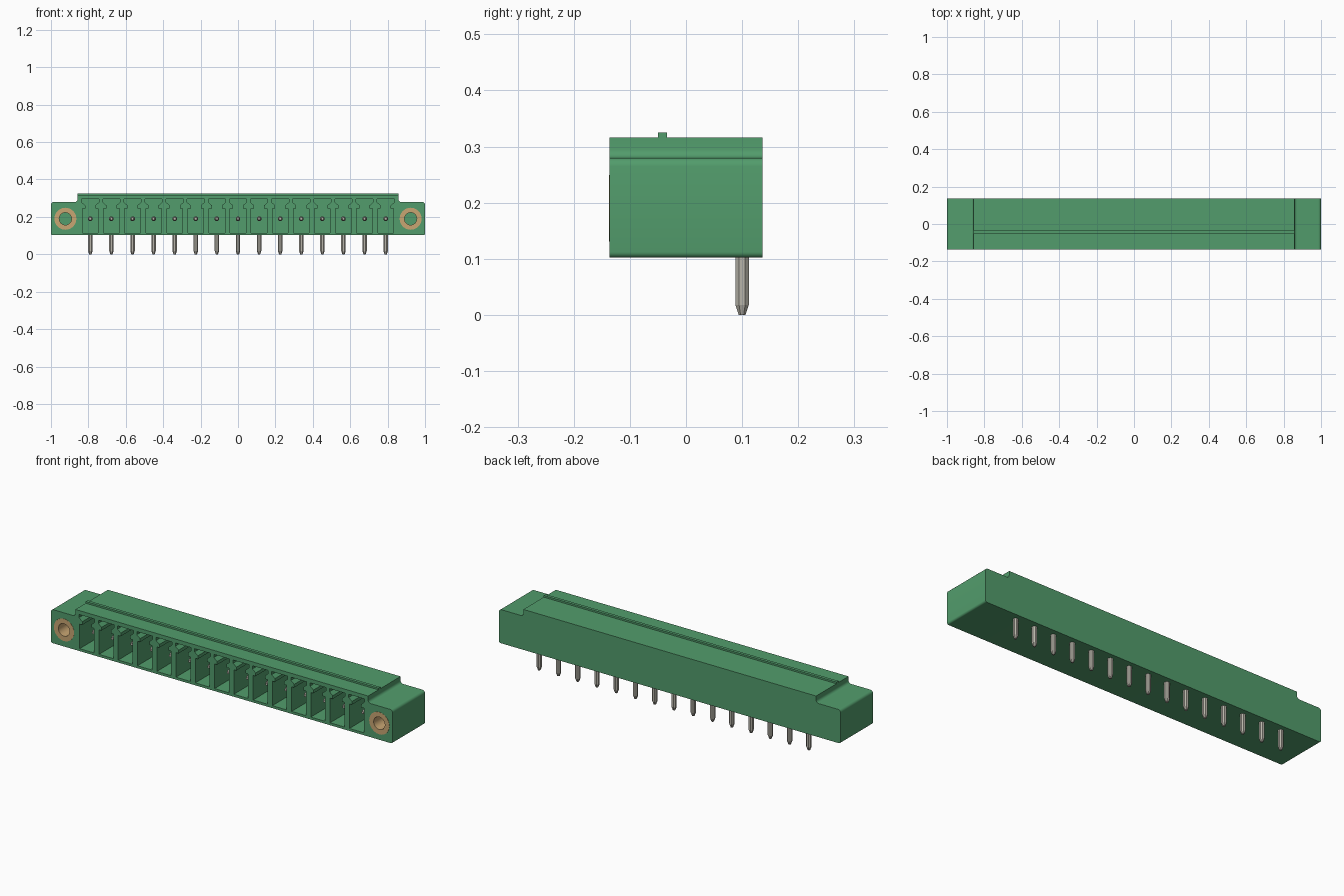
import bpy, bmesh, math
from mathutils import Vector, Matrix

if "Cube" in bpy.data.objects:
    bpy.data.objects.remove(bpy.data.objects["Cube"], do_unlink=True)

PINS, PITCH = 15, 0.1128
FRONT, BACK = -0.136, 0.136
PIN_Z, PIN_Y = 0.19, 0.1
SCREW_X = 0.923


def material(name, rgb, metallic=0.0):
    m = bpy.data.materials.new(name)
    m.use_nodes = True
    color = (*rgb, 1)
    m.diffuse_color = color
    m.node_tree.nodes["Principled BSDF"].inputs["Base Color"].default_value = color
    return m


green = material("green plastic", (0.085, 0.335, 0.15))
tin = material("tinned metal", (0.48, 0.46, 0.40))
brass = material("brass", (0.58, 0.38, 0.17))


def finish(name, bm, mat):
    bmesh.ops.recalc_face_normals(bm, faces=bm.faces)
    mesh = bpy.data.meshes.new(name)
    bm.to_mesh(mesh)
    bm.free()
    mesh.materials.append(mat)
    ob = bpy.data.objects.new(name, mesh)
    bpy.context.collection.objects.link(ob)
    return ob


def arc(cx, cz, r, start, end, steps=5):
    angles = [math.radians(start + (end - start) * i / steps) for i in range(steps + 1)]
    return [(cx + r * math.cos(a), cz + r * math.sin(a)) for a in angles]


def mirrored(half):
    return half + [(-x, z) for x, z in reversed(half)]


def extrude_y(bm, outline, y0, y1, dx=0.0):
    """Prism along y from an (x, z) outline."""
    base = bm.faces.new([bm.verts.new((x + dx, y0, z)) for x, z in outline])
    out = bmesh.ops.extrude_face_region(bm, geom=[base])
    verts = [v for v in out["geom"] if isinstance(v, bmesh.types.BMVert)]
    bmesh.ops.translate(bm, verts=verts, vec=(0, y1 - y0, 0))


def loft(bm, rings):
    """Closed skin through rings of equal length."""
    loops = [[bm.verts.new(p) for p in ring] for ring in rings]
    n = len(loops[0])
    for a, b in zip(loops, loops[1:]):
        for i in range(n):
            bm.faces.new((a[i], a[(i + 1) % n], b[(i + 1) % n], b[i]))
    bm.faces.new(loops[0])
    bm.faces.new(loops[-1])


def smooth(ob):
    bpy.ops.object.select_all(action="DESELECT")
    ob.select_set(True)
    bpy.context.view_layer.objects.active = ob
    bpy.ops.object.shade_smooth_by_angle(angle=math.radians(30))


pin_xs = [(i - (PINS - 1) / 2) * PITCH for i in range(PINS)]

# Housing: flanged profile with rounded ends and a raised middle
half = (arc(0.99, 0.112, 0.01, -90, 0) + arc(0.985, 0.265, 0.015, 0, 90)
        + arc(0.872, 0.295, 0.015, 270, 180) + [(0.857, 0.316)])
bm = bmesh.new()
extrude_y(bm, mirrored(half), FRONT, BACK)
housing = finish("housing", bm, green)

# Keyed sockets and blind screw holes cut into the front
socket = mirrored([(0.042, 0.115), (0.042, 0.245), (0.027, 0.245), (0.027, 0.262),
                   (0.046, 0.278), (0.046, 0.295)])
bm = bmesh.new()
for x in pin_xs:
    extrude_y(bm, socket, FRONT - 0.05, 0.07, x)
for side in (-1, 1):
    extrude_y(bm, arc(0, PIN_Z, 0.059, 0, 345, 23), FRONT - 0.05, 0.06, side * SCREW_X)
cutter = finish("socket_cutter", bm, green)
cutter.hide_render = True
cut = housing.modifiers.new("sockets", "BOOLEAN")
cut.operation = "DIFFERENCE"
cut.solver = "EXACT"
cut.object = cutter
bpy.context.view_layer.update()
carved = bpy.data.meshes.new_from_object(
    housing.evaluated_get(bpy.context.evaluated_depsgraph_get()))
housing.modifiers.clear()
housing.data = carved
bpy.data.objects.remove(cutter, do_unlink=True)
smooth(housing)

# Thin ridge along the top
bm = bmesh.new()
extrude_y(bm, mirrored([(0.857, 0.312), (0.857, 0.325)]), -0.05, -0.034)
finish("top_ridge", bm, green)

# Threaded inserts in both flanges
for side, name in ((-1, "right_insert"), (1, "left_insert")):
    bm = bmesh.new()
    rings = []
    for r, y in ((0.059, FRONT - 0.001), (0.059, 0.06), (0.033, 0.06), (0.033, FRONT - 0.001)):
        rings.append([bm.verts.new((side * SCREW_X + x, y, z))
                      for x, z in arc(0, PIN_Z, r, 0, 345, 23)])
    for k in range(4):
        a, b = rings[k], rings[(k + 1) % 4]
        for i in range(24):
            j = (i + 1) % 24
            bm.faces.new((a[i], a[j], b[j], b[i]))
    smooth(finish(name, bm, brass))


# Bent pins: an eight-sided solder leg and a contact inside each socket
def octagon(r):
    k = r * 0.45
    return [(r, -k), (r, k), (k, r), (-k, r), (-r, k), (-r, -k), (-k, -r), (k, -r)]


bm = bmesh.new()
loft(bm, [[(x, PIN_Y + y, z) for x, y in octagon(r)]
          for r, z in ((0.006, 0), (0.012, 0.018), (0.012, PIN_Z + 0.012))])
loft(bm, [[(x, y, PIN_Z + z) for x, z in octagon(r)]
          for r, y in ((0.006, -0.085), (0.012, -0.067), (0.012, PIN_Y + 0.012))])
first = finish("pin_1", bm, tin)
first.location.x = pin_xs[0]
for i, x in enumerate(pin_xs[1:], 2):
    pin = bpy.data.objects.new(f"pin_{i}", first.data)
    pin.location.x = x
    bpy.context.collection.objects.link(pin)
